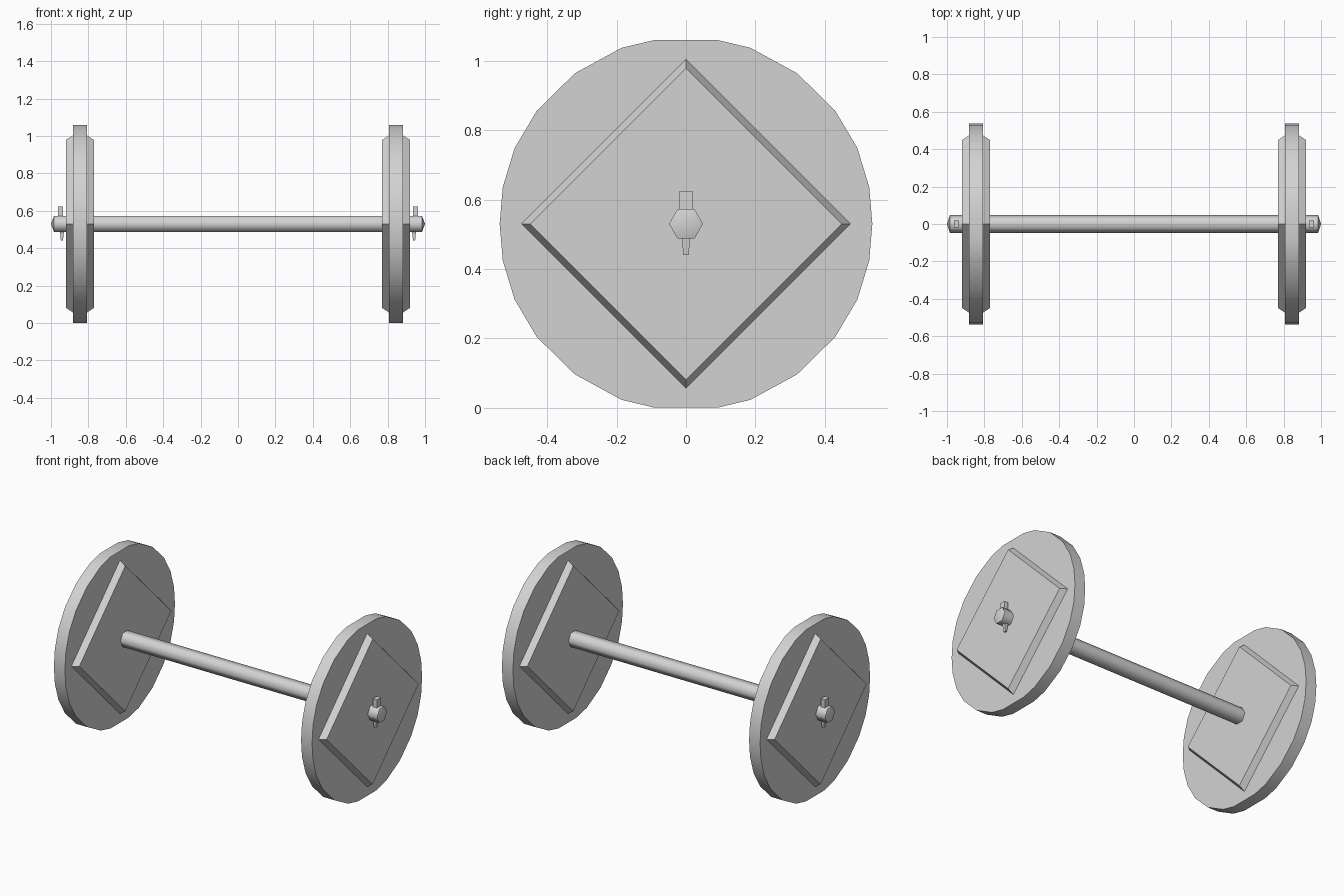
import bpy, bmesh, math

cube = bpy.data.objects.get("Cube")
if cube:
    bpy.data.objects.remove(cube, do_unlink=True)

AXLE_Z = 0.53

grey = bpy.data.materials.new("light_grey")
grey.use_nodes = True
colour = (0.65, 0.65, 0.65, 1)
grey.diffuse_color = colour
grey.node_tree.nodes["Principled BSDF"].inputs["Base Color"].default_value = colour


def loft(name, sections, smooth_angle=None):
    """Join matching rings of (x, y, z) points, heights taken from the axle centre.
    A one-point ring makes a tip."""
    bm = bmesh.new()
    rings = [[bm.verts.new((x, y, z + AXLE_Z)) for x, y, z in s] for s in sections]
    for a, b in zip(rings, rings[1:]):
        n = max(len(a), len(b))
        for i in range(n):
            j = (i + 1) % n
            quad = [a[i % len(a)], a[j % len(a)], b[j % len(b)], b[i % len(b)]]
            bm.faces.new(list(dict.fromkeys(quad)))
    for ring in (rings[0], rings[-1]):
        if len(ring) > 2:
            bm.faces.new(ring)
    bmesh.ops.recalc_face_normals(bm, faces=bm.faces[:])
    mesh = bpy.data.meshes.new(name)
    bm.to_mesh(mesh)
    bm.free()
    mesh.materials.append(grey)
    if smooth_angle:
        mesh.shade_smooth()
        mesh.set_sharp_from_angle(angle=math.radians(smooth_angle))
    obj = bpy.data.objects.new(name, mesh)
    bpy.context.collection.objects.link(obj)
    return obj


def polygon(x, radius, sides):
    angles = [math.tau * i / sides for i in range(sides)]
    return [(x, radius * math.cos(a), radius * math.sin(a)) for a in angles]


def rectangle(x0, x1, half_y, z):
    return [(x0, -half_y, z), (x1, -half_y, z), (x1, half_y, z), (x0, half_y, z)]


# Rim outline: one quarter, mirrored into a full ring with a flat top and bottom
quarter = [(.537, 0), (.528, .106), (.494, .218), (.43, .326),
           (.32, .434), (.186, .507), (.09, .53)]
outline = sorted({(sy * y, sz * z + 0.0) for y, z in quarter
                  for sy in (-1, 1) for sz in (-1, 1)},
                 key=lambda p: math.atan2(p[1], p[0]))

# Six-sided axle with shallow pointed ends
loft("axle", [[(-1, 0, 0)], polygon(-.984, .049, 6),
              polygon(.984, .049, 6), [(1, 0, 0)]], 62)

for side, label in ((1, "left"), (-1, "right")):
    # Wheel disc
    loft(label + "_wheel_disc",
         [[(side * x, y, z) for y, z in outline] for x in (.807, .882)], 30)

    # Tapered diamond plates on both faces of the disc
    for where, base, face in (("outer", .88, .92), ("inner", .809, .77)):
        loft(f"{label}_{where}_plate",
             [polygon(side * base, .475, 4), polygon(side * face, .449, 4)])

    # Linchpin: square head above the axle, tapered tail below
    loft(label + "_pin_head",
         [rectangle(side * .936, side * .963, .02, z) for z in (.02, .093)])
    loft(label + "_pin_tail",
         [rectangle(side * .929, side * .953, .012, -.03),
          rectangle(side * .936, side * .947, .008, -.09)])
